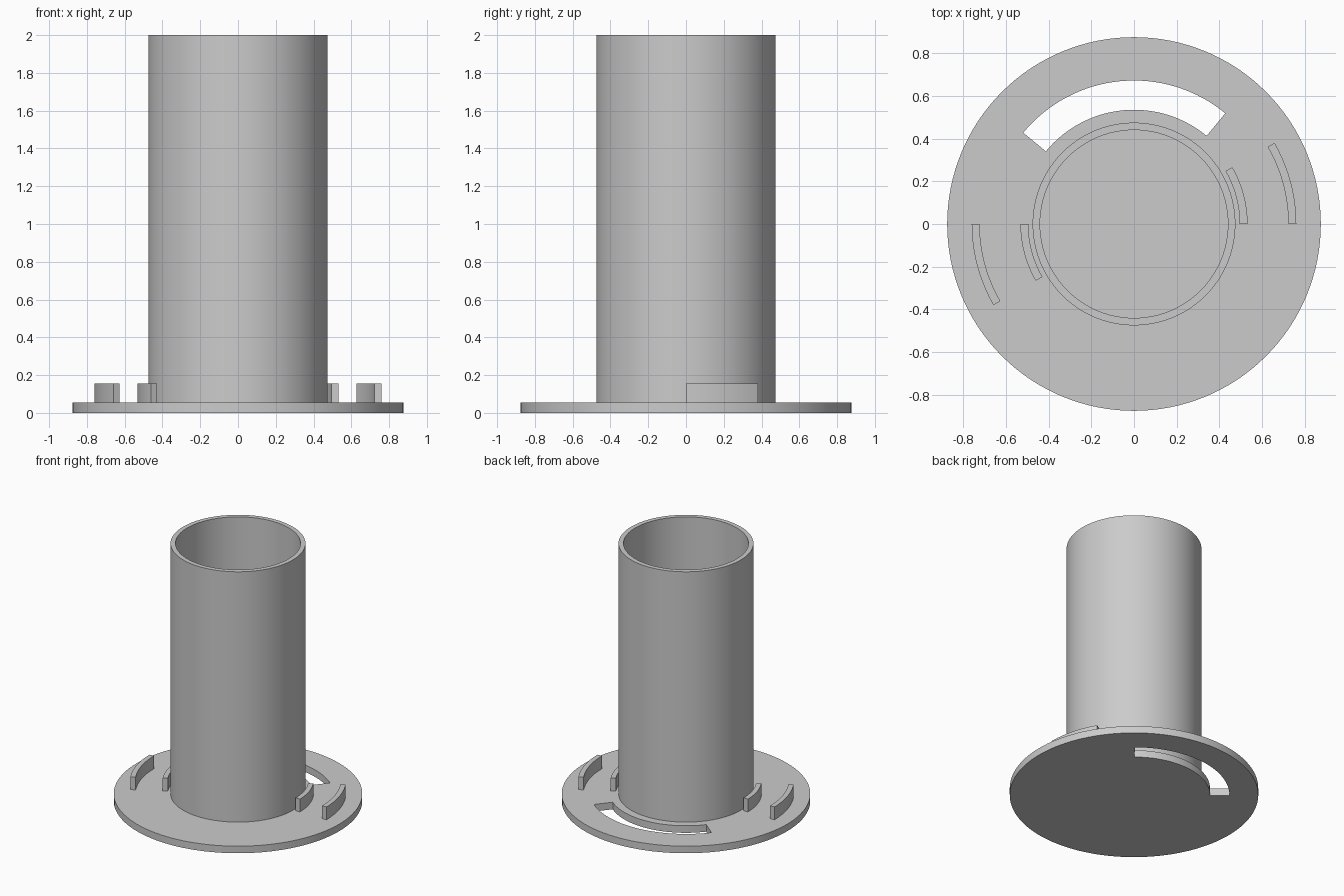
import bpy, bmesh
from math import cos, sin, radians

cube = bpy.data.objects.get("Cube")
if cube:
    bpy.data.objects.remove(cube, do_unlink=True)

grey = bpy.data.materials.new("plain grey")
grey.use_nodes = True
grey.diffuse_color = (0.6, 0.6, 0.6, 1)
grey.node_tree.nodes["Principled BSDF"].inputs["Base Color"].default_value = (0.6, 0.6, 0.6, 1)

BASE_R, BASE_H = 0.875, 0.055
TUBE_R, TUBE_IN, TUBE_TOP = 0.475, 0.44, 2.0
RIB_TOP = 0.155


def finish(name, bm):
    bmesh.ops.recalc_face_normals(bm, faces=bm.faces)
    mesh = bpy.data.meshes.new(name)
    bm.to_mesh(mesh)
    bm.free()
    mesh.materials.append(grey)
    obj = bpy.data.objects.new(name, mesh)
    bpy.context.collection.objects.link(obj)
    return obj


def smooth(obj):
    bpy.ops.object.select_all(action='DESELECT')
    obj.select_set(True)
    bpy.context.view_layer.objects.active = obj
    bpy.ops.object.shade_smooth_by_angle(angle=radians(30))


def arc_block(name, r_in, r_out, z0, z1, start, end, steps):
    """Ring section swept from a rectangle; a full turn closes on itself."""
    full = end - start == 360
    bm = bmesh.new()
    sections = []
    for i in range(steps if full else steps + 1):
        a = radians(start + (end - start) * i / steps)
        sections.append([bm.verts.new((r * cos(a), r * sin(a), z))
                         for r, z in ((r_in, z0), (r_out, z0), (r_out, z1), (r_in, z1))])
    following = sections[1:] + sections[:1] if full else sections[1:]
    for s, t in zip(sections, following):
        for k in range(4):
            n = (k + 1) % 4
            bm.faces.new((s[k], s[n], t[n], t[k]))
    if not full:
        bm.faces.new(sections[0])
        bm.faces.new(sections[-1])
    return finish(name, bm)


# Round base plate
bm = bmesh.new()
bmesh.ops.create_cone(bm, cap_ends=True, segments=128, radius1=BASE_R,
                      radius2=BASE_R, depth=BASE_H)
bmesh.ops.translate(bm, verts=bm.verts, vec=(0, 0, BASE_H / 2))
base = finish("base_plate", bm)

# Curved quarter-turn slot through the back of the plate
cutter = arc_block("slot_cutter", 0.535, 0.672, -0.1, 0.2, 50.5, 140.5, 32)
cutter.hide_render = True
cutter.hide_viewport = True
cut = base.modifiers.new("slot", 'BOOLEAN')
cut.operation = 'DIFFERENCE'
cut.solver = 'EXACT'
cut.object = cutter
bpy.context.view_layer.objects.active = base
bpy.ops.object.modifier_apply(modifier=cut.name)
bpy.data.objects.remove(cutter, do_unlink=True)
smooth(base)

# Open tube standing on the plate
smooth(arc_block("tube", TUBE_IN, TUBE_R, BASE_H, TUBE_TOP, 0, 360, 96))

# Two pairs of curved guide ribs, opposite each other
for side, start in (("left", 0), ("right", 180)):
    for label, r_in, r_out in (("inner", 0.495, 0.532), ("outer", 0.723, 0.76)):
        smooth(arc_block(f"{side}_{label}_rib", r_in, r_out, BASE_H, RIB_TOP,
                         start, start + 30, 12))
